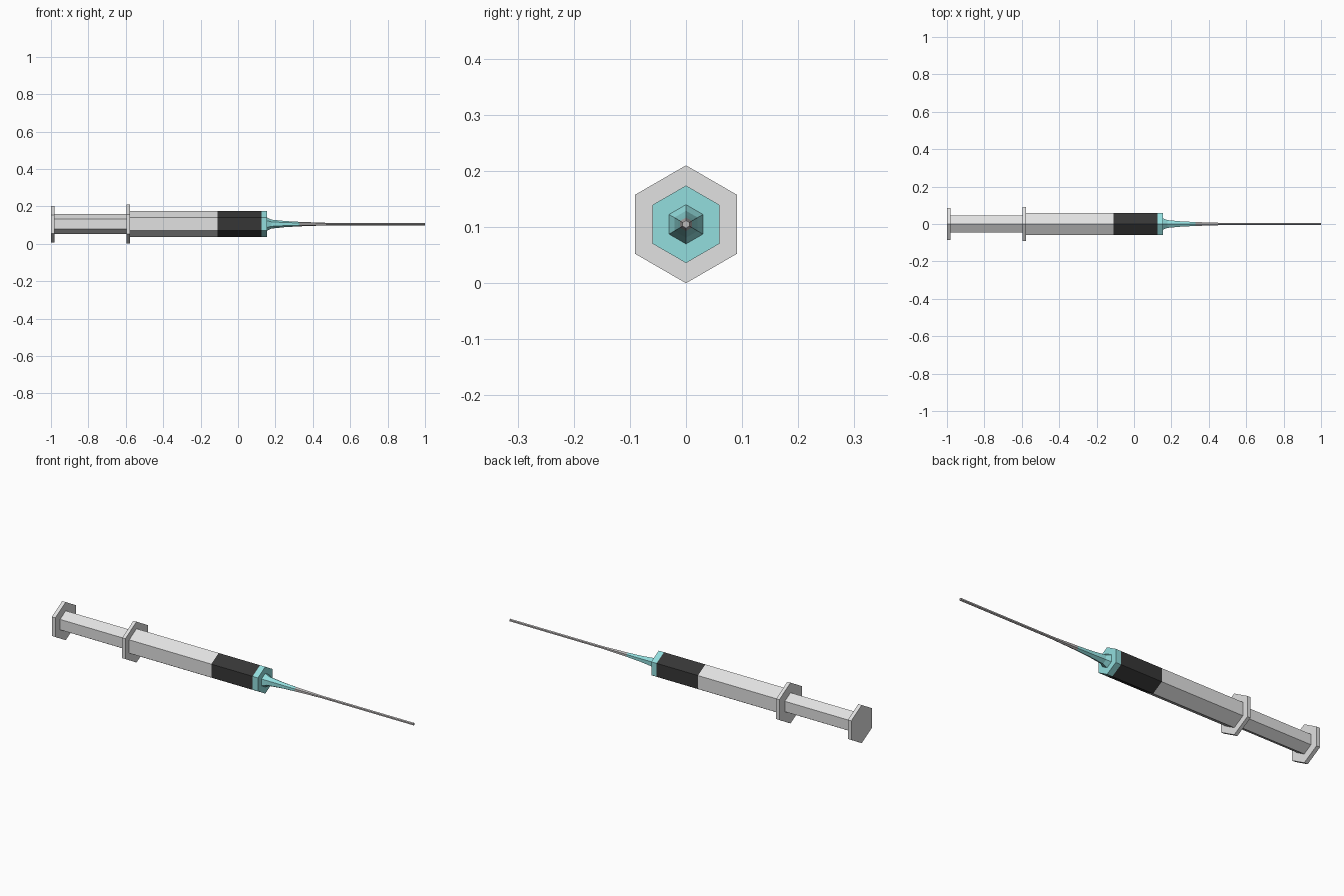
import bpy, bmesh, math

if "Cube" in bpy.data.objects:
    bpy.data.objects.remove(bpy.data.objects["Cube"])

AXIS_Z = 0.105   # height of the long axis
SIDES = 6


def material(name, rgb):
    m = bpy.data.materials.new(name)
    m.diffuse_color = (*rgb, 1.0)
    m.use_nodes = True
    m.node_tree.nodes["Principled BSDF"].inputs["Base Color"].default_value = m.diffuse_color
    return m


GREY = material("light grey plastic", (0.75, 0.75, 0.75))
DARK = material("dark liquid", (0.037, 0.037, 0.037))
TEAL = material("teal hub", (0.29, 0.73, 0.73))
STEEL = material("needle steel", (0.5, 0.48, 0.48))


def turned(name, profile, mat):
    """Closed six-sided turned part along x; profile is a list of (x, radius)."""
    bm = bmesh.new()
    rings = []
    for x, r in profile:
        ring = []
        for i in range(SIDES):
            a = math.pi / 2 + 2 * math.pi * i / SIDES
            ring.append(bm.verts.new((x, r * math.cos(a), AXIS_Z + r * math.sin(a))))
        rings.append(ring)
    for a, b in zip(rings, rings[1:]):
        for i in range(SIDES):
            j = (i + 1) % SIDES
            bm.faces.new((a[i], a[j], b[j], b[i]))
    bm.faces.new(rings[0])
    bm.faces.new(rings[-1])
    bmesh.ops.recalc_face_normals(bm, faces=bm.faces)
    mesh = bpy.data.meshes.new(name)
    bm.to_mesh(mesh)
    bm.free()
    mesh.materials.append(mat)
    obj = bpy.data.objects.new(name, mesh)
    bpy.context.collection.objects.link(obj)
    return obj


def prism(name, x0, x1, r, mat):
    return turned(name, [(x0, r), (x1, r)], mat)


# plunger
prism("thumb_rest", -1.0, -0.98, 0.098, GREY)
prism("plunger_rod", -0.98, -0.595, 0.0535, GREY)

# barrel
prism("finger_flange", -0.595, -0.577, 0.105, GREY)
prism("barrel", -0.577, -0.11, 0.069, GREY)
prism("filled_barrel", -0.11, 0.125, 0.069, DARK)

# hub and needle
prism("hub_collar", 0.125, 0.155, 0.069, TEAL)
turned("hub_cone", [(0.155, 0.035), (0.178, 0.024), (0.25, 0.0165), (0.33, 0.012)], TEAL)
turned("needle", [(0.33, 0.012), (0.47, 0.007), (1.0, 0.007)], STEEL)
